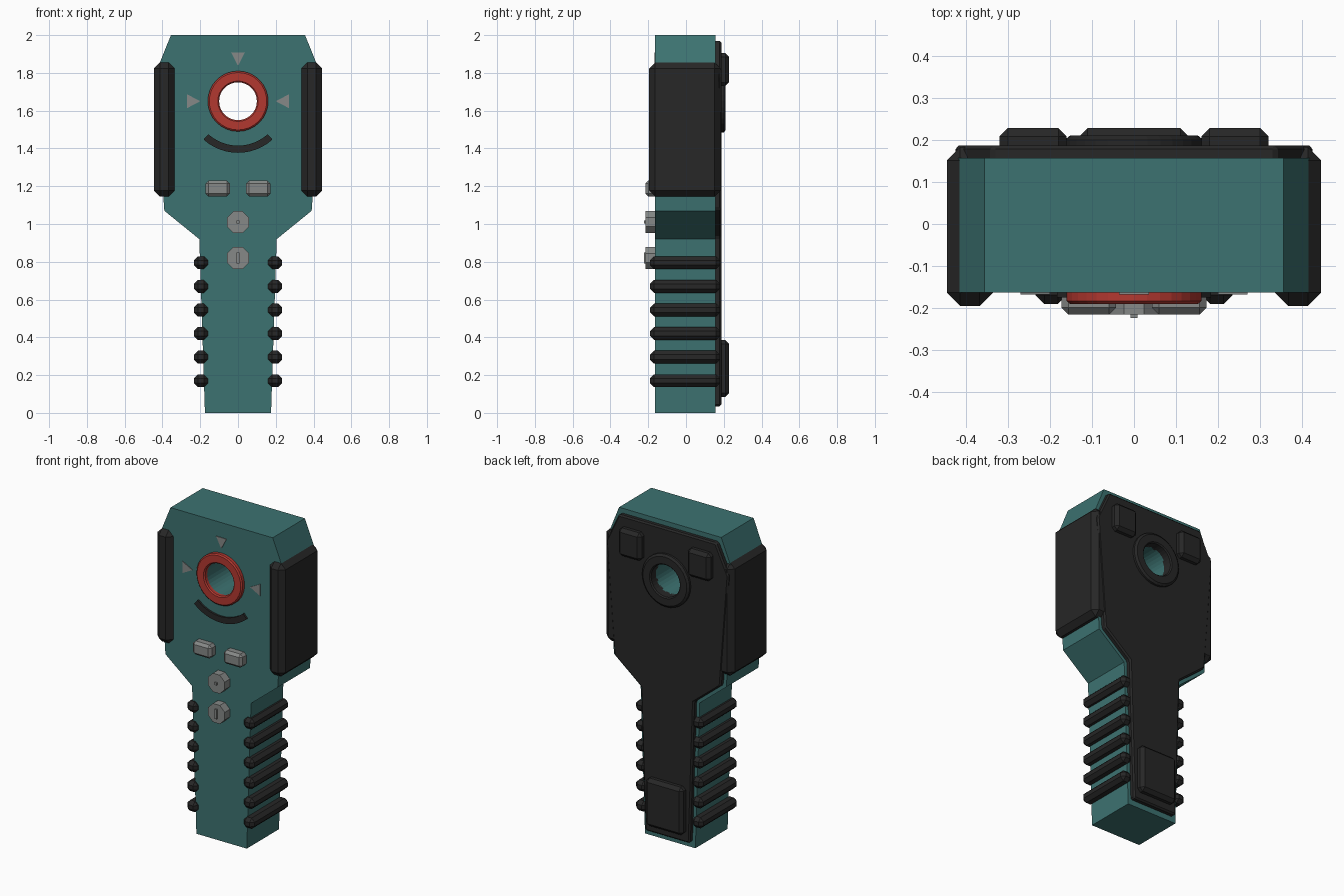
import bpy, bmesh, math

if "Cube" in bpy.data.objects:
    bpy.data.objects.remove(bpy.data.objects["Cube"], do_unlink=True)


def material(name, rgb):
    m = bpy.data.materials.new(name)
    m.use_nodes = True
    m.diffuse_color = (*rgb, 1)
    m.node_tree.nodes["Principled BSDF"].inputs["Base Color"].default_value = (*rgb, 1)
    return m


TEAL = material("teal plastic", (0.046, 0.17, 0.165))
BLACK = material("black rubber", (0.02, 0.02, 0.02))
RED = material("red ring", (0.45, 0.04, 0.03))
GREY = material("grey metal", (0.24, 0.25, 0.245))

FRONT, BACK = -0.163, 0.157      # faces of the case
PLATE = 0.187                    # outer face of the back plate
HOLE_Z, HOLE_R = 1.65, 0.1


def finish(bm, name, mat):
    bmesh.ops.recalc_face_normals(bm, faces=bm.faces)
    mesh = bpy.data.meshes.new(name)
    bm.to_mesh(mesh)
    bm.free()
    mesh.materials.append(mat)
    ob = bpy.data.objects.new(name, mesh)
    bpy.context.collection.objects.link(ob)
    return ob


def prism(name, outline, y0, y1, mat, bevel=0):
    """Extrude an (x, z) outline from y0 to y1, chamfering its edges."""
    bm = bmesh.new()
    front = [bm.verts.new((x, y0, z)) for x, z in outline]
    back = [bm.verts.new((x, y1, z)) for x, z in outline]
    bm.faces.new(front)
    bm.faces.new(back[::-1])
    n = len(outline)
    for i in range(n):
        j = (i + 1) % n
        bm.faces.new((front[i], back[i], back[j], front[j]))
    bmesh.ops.recalc_face_normals(bm, faces=bm.faces)
    if bevel:
        bmesh.ops.bevel(bm, geom=bm.edges[:], offset=bevel, segments=1,
                        profile=0.5, affect='EDGES', clamp_overlap=True)
    return finish(bm, name, mat)


def box(name, x0, x1, y0, y1, z0, z1, mat, bevel=0):
    return prism(name, [(x0, z0), (x1, z0), (x1, z1), (x0, z1)], y0, y1, mat, bevel)


def ring(name, profile, mat, sides=32):
    """Revolve a closed (radius, y) profile around the hole axis."""
    bm = bmesh.new()
    loops = []
    for i in range(sides):
        a = math.tau * i / sides
        loops.append([bm.verts.new((r * math.cos(a), y, HOLE_Z + r * math.sin(a)))
                      for r, y in profile])
    n = len(profile)
    for i in range(sides):
        p, q = loops[i], loops[(i + 1) % sides]
        for k in range(n):
            m = (k + 1) % n
            bm.faces.new((p[k], p[m], q[m], q[k]))
    return finish(bm, name, mat)


def polygon(r, z, sides):
    return [(r * math.cos(math.tau * (i + 0.5) / sides),
             z + r * math.sin(math.tau * (i + 0.5) / sides)) for i in range(sides)]


def mirrored(half):
    return half + [(-x, z) for x, z in reversed(half)]


# Case and back plate
case = prism("case", mirrored([(0.175, 0), (0.205, 0.92), (0.39, 1.07),
                               (0.44, 1.79), (0.355, 2)]), FRONT, BACK, TEAL)
plate = prism("back_plate", mirrored([(0.155, 0.035), (0.185, 0.93), (0.37, 1.08),
                                      (0.425, 1.785), (0.338, 1.97)]),
              BACK - 0.01, PLATE, BLACK, 0.009)

# Viewing hole cut through both
cutter = prism("hole_cutter", [(HOLE_R * math.cos(math.tau * i / 32),
                                HOLE_Z + HOLE_R * math.sin(math.tau * i / 32))
                               for i in range(32)], -0.5, 0.5, TEAL)
for ob in (case, plate):
    mod = ob.modifiers.new("hole", 'BOOLEAN')
    mod.operation = 'DIFFERENCE'
    mod.solver = 'EXACT'
    mod.object = cutter
    bpy.context.view_layer.objects.active = ob
    bpy.ops.object.modifier_apply(modifier=mod.name)
bpy.data.objects.remove(cutter, do_unlink=True)

# Rings around the hole
ring("front_ring", [(HOLE_R, FRONT), (HOLE_R, -0.183), (0.107, -0.19),
                    (0.152, -0.19), (0.16, -0.183), (0.16, FRONT)], RED)
ring("back_ring", [(HOLE_R, PLATE), (HOLE_R, 0.203), (0.107, 0.21),
                   (0.152, 0.21), (0.165, 0.2), (0.165, PLATE)], BLACK)

# Curved strip under the ring
angles = [math.radians(-132 + 84 * i / 12) for i in range(13)]
strip = [(0.273 * math.cos(a), HOLE_Z + 0.273 * math.sin(a)) for a in angles]
strip += [(0.235 * math.cos(a), HOLE_Z + 0.235 * math.sin(a)) for a in reversed(angles)]
prism("curved_strip", strip, FRONT - 0.012, FRONT, BLACK)

# Arrow marks
prism("top_arrow", [(-0.036, 1.907), (0.036, 1.907), (0, 1.838)],
      FRONT - 0.004, FRONT, GREY)

for side, s in (("left", 1), ("right", -1)):
    prism(side + "_arrow", [(s * 0.27, 1.687), (s * 0.27, 1.613), (s * 0.2, HOLE_Z)],
          FRONT - 0.004, FRONT, GREY)
    # Side bumpers
    box(side + "_bumper", s * 0.335, s * 0.445, -0.195, 0.183, 1.145, 1.855, BLACK, 0.032)
    # Grip ribs
    for i in range(6):
        z = 0.17 + 0.125 * i
        box(f"{side}_grip_rib_{i + 1}", s * 0.16, s * 0.234, -0.19, 0.181,
            z - 0.034, z + 0.034, BLACK, 0.021)
    # Push buttons
    box(side + "_button", s * 0.043, s * 0.172, -0.215, FRONT + 0.02,
        1.145, 1.23, GREY, 0.016)
    # Upper back feet
    box(side + "_back_foot", s * 0.16, s * 0.32, PLATE - 0.025, 0.228,
        1.73, 1.905, BLACK, 0.02)

# Lower back foot
box("lower_back_foot", -0.13, 0.13, PLATE - 0.025, 0.228, 0.085, 0.385, BLACK, 0.02)

# Knobs with their pointers
for name, z, half in (("upper", 1.01, 0.008), ("lower", 0.82, 0.03)):
    prism(name + "_knob", polygon(0.063, z, 8), -0.215, FRONT, GREY)
    box(name + "_knob_pointer", -0.008, 0.008, -0.223, -0.21, z - half, z + half, GREY)
